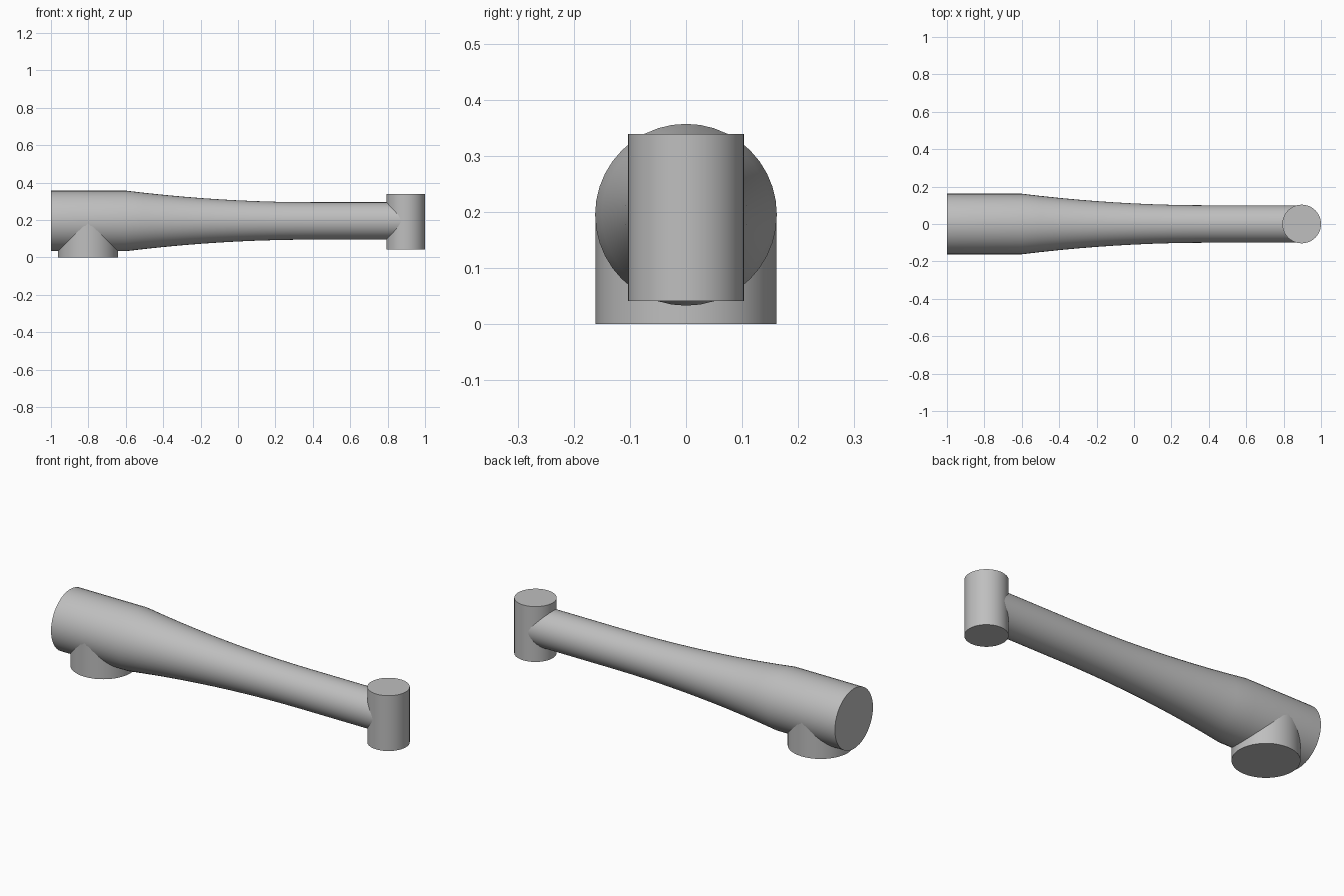
import bpy
import bmesh
from math import cos, sin, tau, radians
from mathutils import Vector

cube = bpy.data.objects.get("Cube")
if cube:
    bpy.data.objects.remove(cube, do_unlink=True)

SEGMENTS = 40
AXIS_HEIGHT = 0.195

grey = bpy.data.materials.new("plain_grey")
grey.use_nodes = True
colour = (0.52, 0.52, 0.52, 1)
grey.diffuse_color = colour
grey.node_tree.nodes["Principled BSDF"].inputs["Base Color"].default_value = colour


def turned_part(name, profile, origin, axis):
    """Closed solid of revolution from (distance along axis, radius) pairs."""
    axis = Vector(axis)
    side = Vector((0, 1, 0))
    other = axis.cross(side)
    bm = bmesh.new()
    rings = []
    for dist, radius in profile:
        ring = []
        for i in range(SEGMENTS):
            a = tau * i / SEGMENTS
            ring.append(bm.verts.new(axis * dist + (side * cos(a) + other * sin(a)) * radius))
        rings.append(ring)
    for low, high in zip(rings, rings[1:]):
        for i in range(SEGMENTS):
            j = (i + 1) % SEGMENTS
            bm.faces.new((low[i], low[j], high[j], high[i]))
    bm.faces.new(rings[0])
    bm.faces.new(rings[-1])
    bmesh.ops.recalc_face_normals(bm, faces=bm.faces)
    mesh = bpy.data.meshes.new(name)
    bm.to_mesh(mesh)
    bm.free()
    mesh.materials.append(grey)
    obj = bpy.data.objects.new(name, mesh)
    obj.location = origin
    bpy.context.collection.objects.link(obj)
    bpy.ops.object.select_all(action='DESELECT')
    obj.select_set(True)
    bpy.context.view_layer.objects.active = obj
    bpy.ops.object.shade_smooth_by_angle(angle=radians(30))
    return obj


# Long arm: thick straight end, concave taper, slim straight end
THICK, SLIM = 0.162, 0.1
TAPER_START, TAPER_END, STEPS = -0.6, 0.4, 10
arm = [(-1, THICK)]
for k in range(STEPS + 1):
    t = k / STEPS
    arm.append((TAPER_START + (TAPER_END - TAPER_START) * t,
                SLIM + (THICK - SLIM) * (1 - t) ** 2))
arm.append((0.88, SLIM))
turned_part("tapered_arm", arm, (0, 0, AXIS_HEIGHT), (1, 0, 0))

# Round base under the thick end
turned_part("base_joint", [(0, 0.161), (AXIS_HEIGHT, 0.161)], (-0.802, 0, 0), (0, 0, 1))

# Upright joint at the slim end
turned_part("end_joint", [(0.041, 0.1035), (0.339, 0.1035)], (0.8965, 0, 0), (0, 0, 1))
